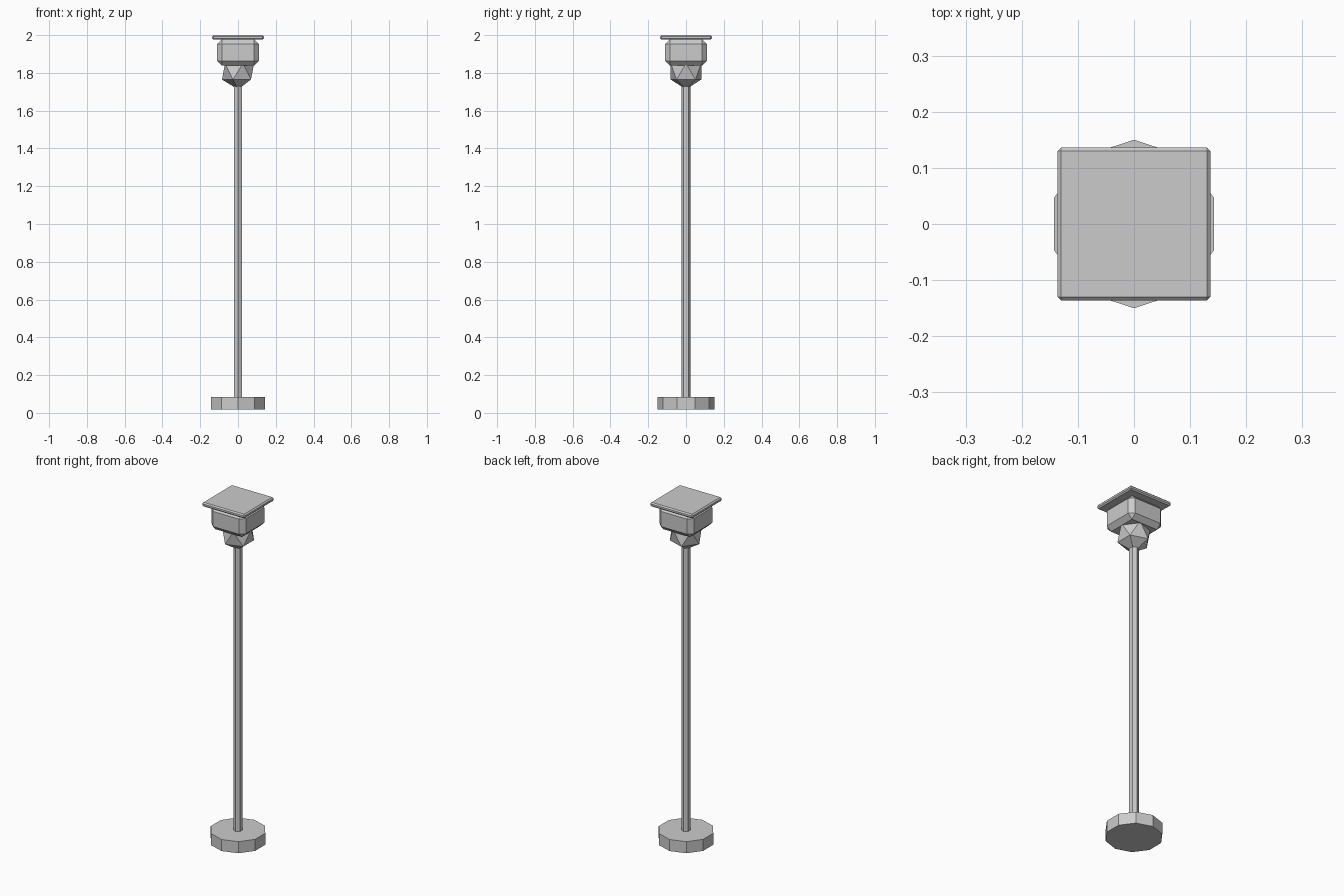
import bpy
from math import pi

if "Cube" in bpy.data.objects:
    bpy.data.objects.remove(bpy.data.objects["Cube"])


def prism(name, sides, radius, z0, z1):
    # Upright prism with one corner on the +y axis
    bpy.ops.mesh.primitive_cylinder_add(vertices=sides, radius=radius, depth=z1 - z0,
                                        location=(0, 0, (z0 + z1) / 2))
    bpy.context.object.name = name


def chamfered_box(name, width, z0, z1, bevel):
    # Square block with every edge chamfered
    bpy.ops.mesh.primitive_cube_add(size=1, location=(0, 0, (z0 + z1) / 2))
    ob = bpy.context.object
    ob.name = name
    ob.scale = (width, width, z1 - z0)
    bpy.ops.object.transform_apply(location=False, rotation=False, scale=True)
    mod = ob.modifiers.new("chamfer", 'BEVEL')
    mod.width = bevel
    mod.segments = 1
    mod.limit_method = 'NONE'


# Ten-sided foot and slim six-sided pole
prism("base", 10, 0.15, 0.018, 0.085)
prism("pole", 6, 0.025, 0.05, 1.76)

# Faceted collar under the head
bpy.ops.mesh.primitive_ico_sphere_add(subdivisions=1, radius=0.095, location=(0, 0, 1.8075))
bpy.context.object.name = "collar"

# Chamfered head block and flat top plate
chamfered_box("head", 0.22, 1.838, 1.978, 0.026)
chamfered_box("top_plate", 0.273, 1.976, 2.0, 0.0068)
